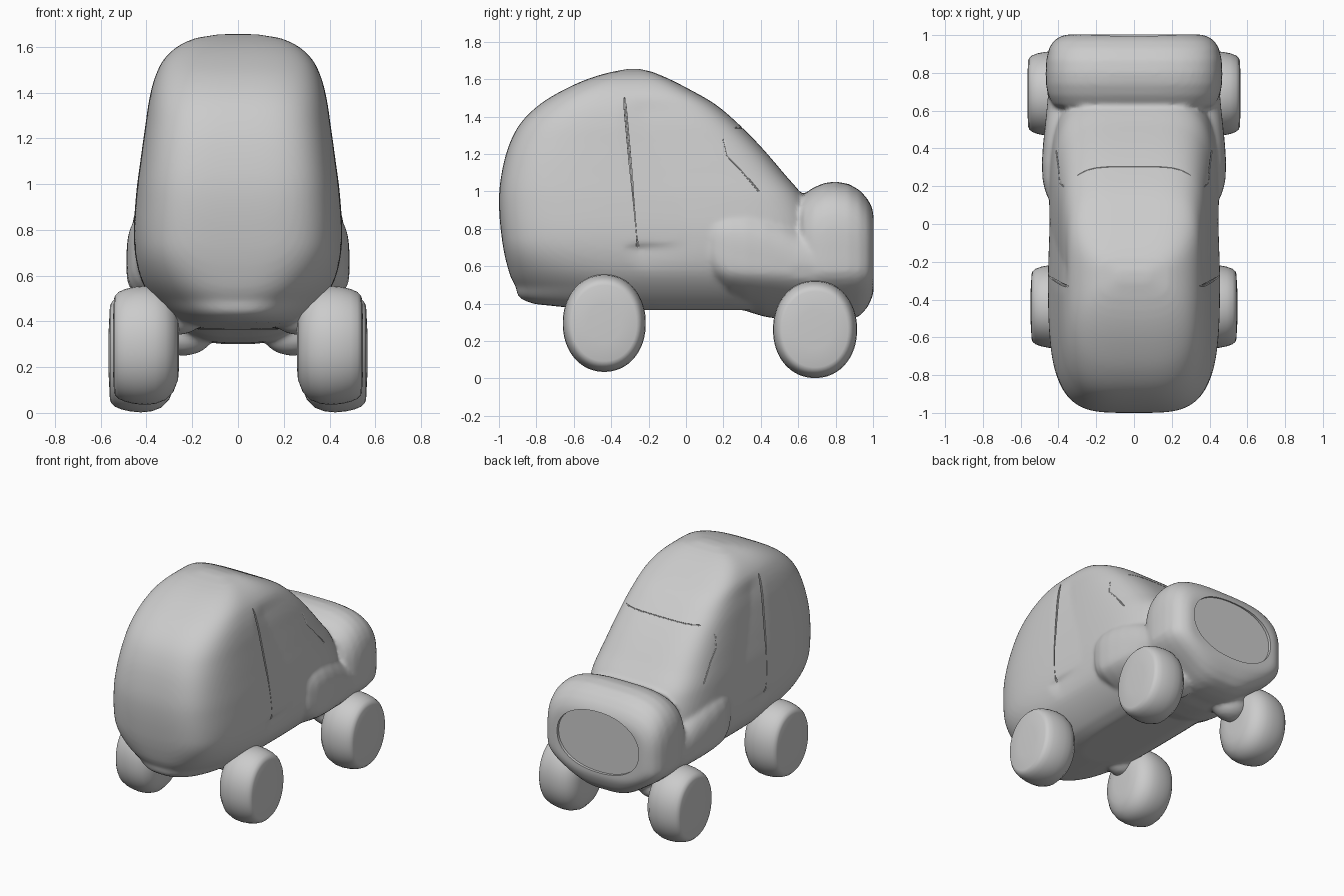
import bpy, bmesh, math
from mathutils import Vector

if "Cube" in bpy.data.objects:
    bpy.data.objects.remove(bpy.data.objects["Cube"])

clay = bpy.data.materials.new("clay_grey")
clay.use_nodes = True
clay.diffuse_color = (0.6, 0.6, 0.6, 1)
clay.node_tree.nodes["Principled BSDF"].inputs["Base Color"].default_value = (0.6, 0.6, 0.6, 1)


def add_object(name, bm):
    bmesh.ops.recalc_face_normals(bm, faces=bm.faces)
    mesh = bpy.data.meshes.new(name)
    bm.to_mesh(mesh)
    bm.free()
    ob = bpy.data.objects.new(name, mesh)
    bpy.context.collection.objects.link(ob)
    return ob


def loft(bm, rings):
    """Skin closed rings of points and cap both ends."""
    rows = [[bm.verts.new(p) for p in ring] for ring in rings]
    n = len(rows[0])
    for a, b in zip(rows, rows[1:]):
        for i in range(n):
            j = (i + 1) % n
            bm.faces.new((a[i], a[j], b[j], b[i]))
    bm.faces.new(rows[0][::-1])
    bm.faces.new(rows[-1])


def oval(a, b, power, count):
    """Superellipse outline with half sizes a and b."""
    pts = []
    for i in range(count):
        t = math.tau * (i + 0.5) / count
        c, s = math.cos(t), math.sin(t)
        pts.append((math.copysign(abs(c) ** (2 / power), c) * a,
                    math.copysign(abs(s) ** (2 / power), s) * b))
    return pts


def smooth_step(lo, hi, v):
    t = min(max((v - lo) / (hi - lo), 0), 1)
    return t * t * (3 - 2 * t)


def spline(rows, v):
    """Smooth interpolation of table rows keyed by their first value."""
    last = len(rows) - 1
    i = next((k for k in range(last) if v <= rows[k + 1][0]), last - 1)
    a, b, before, after = rows[i], rows[i + 1], rows[max(i - 1, 0)], rows[min(i + 2, last)]
    h = b[0] - a[0]
    t = min(max((v - a[0]) / h, 0), 1)
    out = []
    for p, q, p0, q1 in zip(a, b, before, after):
        m0 = (q - p0) / (b[0] - before[0]) * h
        m1 = (q1 - p) / (after[0] - a[0]) * h
        out.append((2 * t**3 - 3 * t**2 + 1) * p + (t**3 - 2 * t**2 + t) * m0
                   + (3 * t**2 - 2 * t**3) * q + (t**3 - t**2) * m1)
    return out


# Cabin: horizontal slices of height, back end, front end, half width
SLICES = [(0.365, -0.45, 0.50, 0.19), (0.40, -0.82, 0.58, 0.27), (0.50, -0.915, 0.64, 0.375),
          (0.60, -0.955, 0.68, 0.43), (0.75, -0.985, 0.70, 0.455), (0.95, -1.0, 0.64, 0.446),
          (1.10, -0.985, 0.52, 0.427), (1.25, -0.945, 0.39, 0.406), (1.37, -0.88, 0.27, 0.388),
          (1.47, -0.775, 0.15, 0.362), (1.55, -0.64, 0.01, 0.32), (1.61, -0.50, -0.11, 0.25),
          (1.645, -0.37, -0.20, 0.16), (1.655, -0.31, -0.25, 0.08)]
FRONT_POWER = 4.5


def back_power(z):
    return 2.5 + 1.6 * smooth_step(0.42, 0.75, z) - 0.8 * smooth_step(1.0, 1.6, z)


def side_x(y, z):
    _, back, front, w = spline(SLICES, z)
    u = (y - (back + front) / 2) / ((front - back) / 2)
    power = FRONT_POWER if u > 0 else back_power(z)
    return w * max(1 - abs(u) ** power, 0) ** (1 / power)


def front_y(x, z):
    _, back, front, w = spline(SLICES, z)
    return (back + front) / 2 + (front - back) / 2 * (1 - abs(x / w) ** FRONT_POWER) ** (1 / FRONT_POWER)


def door_edge(z):
    return -0.33 + (1.5 - z) * 0.09


bm = bmesh.new()
rings = []
for k in range(81):
    z = 0.365 + (1.655 - 0.365) * k / 80
    _, back, front, w = spline(SLICES, z)
    half = (front - back) / 2
    ring = []
    for fore, aft in zip(oval(w, half, FRONT_POWER, 160), oval(w, half, back_power(z), 160)):
        x, y = fore if fore[1] > 0 else aft
        y += (back + front) / 2
        gap = y - door_edge(z)
        # Doors sit a little inside the rear shell
        if gap > 0 and abs(x) > 0.6 * w:
            x -= math.copysign(0.022 * math.exp(-gap / 0.3), x) \
                * smooth_step(0.55, 0.75, z) * (1 - smooth_step(1.42, 1.52, z))
        ring.append((x, y, z))
    rings.append(ring)
loft(bm, rings)


def pod(sections, power):
    """Upright sections of y, bottom, top, half width, narrowed underneath."""
    rings = []
    for y, low, high, w in sections:
        rings.append([(x * (0.55 + 0.45 * smooth_step(0.29, 0.58, z + (low + high) / 2)), y,
                       z + (low + high) / 2) for x, z in oval(w, (high - low) / 2, power, 80)])
    loft(bm, rings)


# Nose pod
pod([(0.52, 0.36, 0.80, 0.30), (0.60, 0.33, 0.93, 0.38), (0.63, 0.315, 0.985, 0.43),
     (0.68, 0.305, 1.02, 0.455), (0.74, 0.30, 1.045, 0.466), (0.80, 0.30, 1.052, 0.468),
     (0.87, 0.31, 1.04, 0.464), (0.93, 0.335, 1.005, 0.45), (0.97, 0.38, 0.96, 0.425),
     (0.99, 0.42, 0.925, 0.395), (1.003, 0.46, 0.885, 0.36)], 3.4)
# Shoulders that swell from the doors forward to the nose
pod([(0.09, 0.58, 0.86, 0.39), (0.115, 0.53, 0.91, 0.44), (0.16, 0.47, 0.94, 0.466),
     (0.23, 0.40, 0.955, 0.484), (0.32, 0.36, 0.955, 0.488), (0.42, 0.33, 0.935, 0.482),
     (0.52, 0.315, 0.89, 0.472), (0.60, 0.305, 0.84, 0.464), (0.70, 0.305, 0.82, 0.455)], 3.2)


def ball(centre, size):
    ret = bmesh.ops.create_uvsphere(bm, u_segments=40, v_segments=24, radius=1)
    for v in ret["verts"]:
        v.co = Vector([c + s * p for c, s, p in zip(centre, size, v.co)])


# Wheel stubs, both sides
for s in (1, -1):
    ball((s * 0.27, -0.44, 0.42), (0.12, 0.09, 0.08))
    ball((s * 0.24, 0.69, 0.34), (0.13, 0.10, 0.09))
body = add_object("body_shell", bm)

# Blend the masses into one soft shell
remesh = body.modifiers.new("blend", 'REMESH')
remesh.mode = 'VOXEL'
remesh.voxel_size = 0.014
soften = body.modifiers.new("soften", 'SMOOTH')
soften.factor = 0.5
soften.iterations = 7


# Grooves and the front recess
def tube(name, path, radius):
    tb = bmesh.new()
    rings = []
    path = [Vector(p) for p in path]
    for i, p in enumerate(path):
        along = (path[min(i + 1, len(path) - 1)] - path[max(i - 1, 0)]).normalized()
        side = along.orthogonal() if i == 0 else side - along * side.dot(along)
        side.normalize()
        other = along.cross(side)
        rings.append([p + radius * (side * math.cos(t) + other * math.sin(t))
                      for t in [math.tau * k / 8 for k in range(8)]])
    loft(tb, rings)
    return add_object(name, tb)


def resample(points, steps=6):
    out = [points[0]]
    for (y0, z0), (y1, z1) in zip(points, points[1:]):
        out += [(y0 + (y1 - y0) * k / steps, z0 + (z1 - z0) * k / steps) for k in range(1, steps + 1)]
    return out


cutters = []
door_line = [(door_edge(z), z) for z in (1.50, 1.2, 0.95, 0.7)]
pillar_line = [(0.20, 1.28), (0.22, 1.19), (0.29, 1.12), (0.39, 1.0)]
for s, side in ((1, "left"), (-1, "right")):
    cutters.append(tube(side + "_door_seam_cutter",
                        [(s * (side_x(y, z) - 0.008), y, z) for y, z in resample(door_line)], 0.008))
    cutters.append(tube(side + "_pillar_seam_cutter",
                        [(s * side_x(y, z), y, z) for y, z in resample(pillar_line)], 0.006))
cutters.append(tube("windscreen_seam_cutter",
                    [(x / 20, front_y(x / 20, 1.34), 1.34) for x in range(-6, 7)], 0.004))
cb = bmesh.new()
loft(cb, [[(x, y, z + 0.70) for x, z in oval(0.325, 0.215, 2.2, 64)] for y in (0.984, 1.06)])
cutters.append(add_object("front_recess_cutter", cb))

for c in cutters:
    c.hide_render = True
    cut = body.modifiers.new(c.name, 'BOOLEAN')
    cut.operation = 'DIFFERENCE'
    cut.solver = 'EXACT'
    cut.object = c
bpy.context.view_layer.update()
deps = bpy.context.evaluated_depsgraph_get()
shell = bpy.data.meshes.new_from_object(body.evaluated_get(deps))
body.modifiers.clear()
body.data = shell
for c in cutters:
    bpy.data.objects.remove(c)

# Wheels: soft lathed tyres with a flat outer disc, slightly taller than wide
PROFILE = [(0.275, 0.35), (0.28, 0.58), (0.30, 0.78), (0.335, 0.92), (0.38, 0.985), (0.425, 1.0),
           (0.47, 0.985), (0.51, 0.95), (0.54, 0.90), (0.555, 0.84), (0.56, 0.78), (0.565, 0.4)]
wheels = []
for s, side in ((1, "left"), (-1, "right")):
    for end, y, z, ry, rz, shift in (("front", -0.437, 0.295, 0.222, 0.26, -0.018),
                                     ("rear", 0.69, 0.262, 0.225, 0.26, 0.0)):
        wb = bmesh.new()
        loft(wb, [[(s * (x + shift), y + a, z + b) for a, b in oval(r * ry, r * rz, 2.1, 56)]
                  for x, r in PROFILE])
        wheels.append(add_object(side + "_" + end + "_wheel", wb))

for ob in [body] + wheels:
    ob.data.materials.clear()
    ob.data.materials.append(clay)
    for p in ob.data.polygons:
        p.material_index = 0
    bpy.ops.object.select_all(action='DESELECT')
    ob.select_set(True)
    bpy.context.view_layer.objects.active = ob
    bpy.ops.object.shade_smooth_by_angle(angle=math.radians(40))
